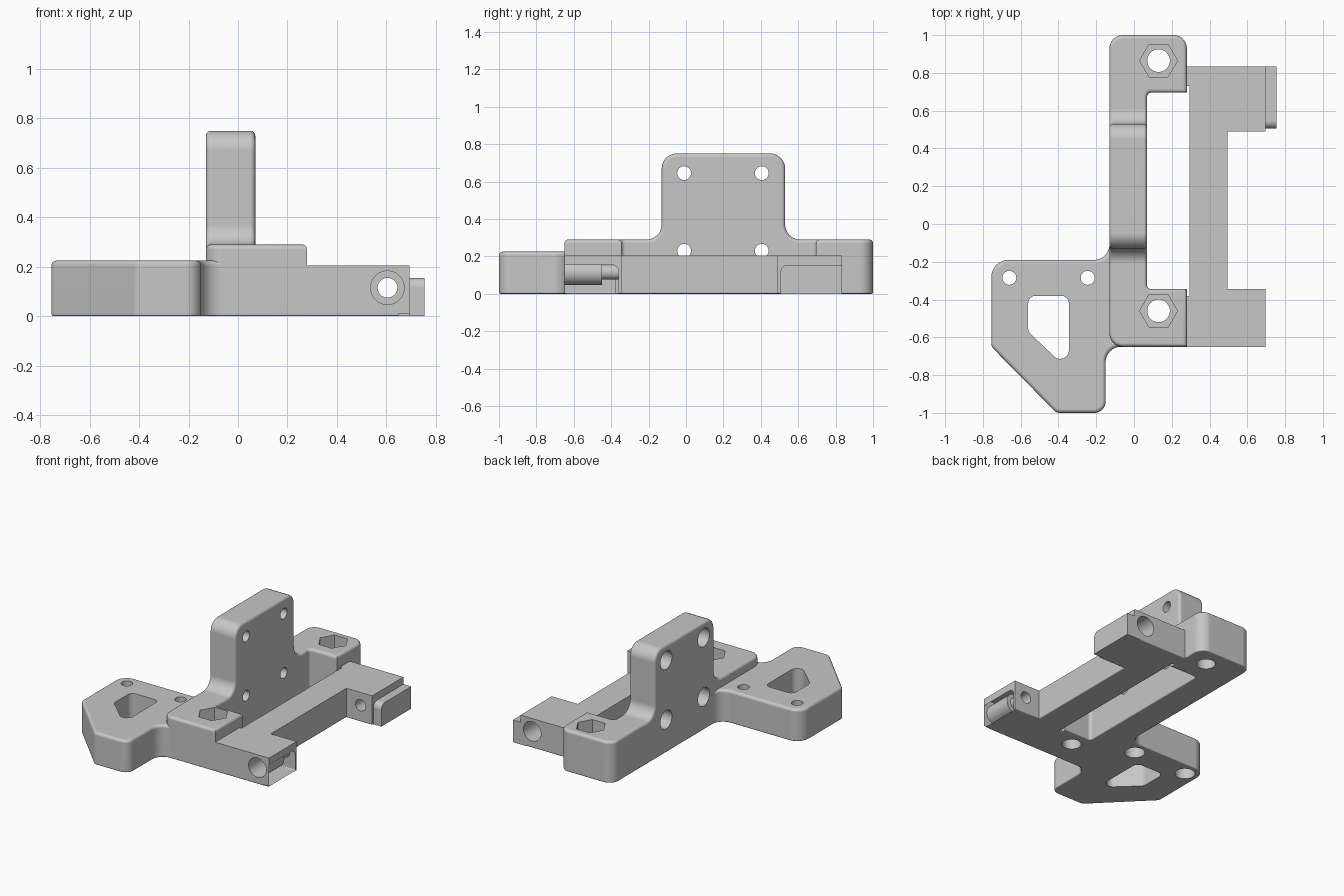
import bpy, bmesh, math
from mathutils import Vector

cube = bpy.data.objects.get("Cube")
if cube:
    bpy.data.objects.remove(cube, do_unlink=True)

grey = bpy.data.materials.new("plain grey")
grey.use_nodes = True
COLOUR = (0.57, 0.57, 0.57, 1)
grey.diffuse_color = COLOUR
grey.node_tree.nodes["Principled BSDF"].inputs["Base Color"].default_value = COLOUR


def outline(points):
    """Turn (a, b, radius) corners into a rounded outline."""
    result = []
    for i, corner in enumerate(points):
        p = Vector(corner[:2])
        r = corner[2] if len(corner) > 2 else 0
        if not r:
            result.append(p)
            continue
        u = (Vector(points[i - 1][:2]) - p).normalized()
        v = (Vector(points[(i + 1) % len(points)][:2]) - p).normalized()
        half = u.angle(v) / 2
        t = r / math.tan(half)
        centre = p + (u + v).normalized() * r / math.sin(half)
        start, end = p + u * t - centre, p + v * t - centre
        result += [centre + start.lerp(end, k / 8).normalized() * r for k in range(9)]
    return result


def place(p, h, axis):
    return {"z": (p[0], p[1], h), "x": (h, p[0], p[1]), "y": (p[1], h, p[0])}[axis]


def prism(name, points, lo, hi, axis="z", bevel_lo=0, bevel_hi=0):
    """Extrude an outline along an axis and round its two rims."""
    pts = outline(points)
    bm = bmesh.new()
    rings = [[bm.verts.new(place(p, h, axis)) for p in pts] for h in (lo, hi)]
    caps = [bm.faces.new(ring) for ring in rings]
    n = len(pts)
    for i in range(n):
        j = (i + 1) % n
        bm.faces.new((rings[0][i], rings[0][j], rings[1][j], rings[1][i]))
    bmesh.ops.recalc_face_normals(bm, faces=bm.faces)
    rims = [list(cap.edges) for cap in caps]
    for rim, width in zip(rims, (bevel_lo, bevel_hi)):
        if width:
            bmesh.ops.bevel(bm, geom=rim, offset=width, segments=4,
                            profile=0.5, affect="EDGES", clamp_overlap=False)
    mesh = bpy.data.meshes.new(name)
    bm.to_mesh(mesh)
    bm.free()
    mesh.materials.append(grey)
    obj = bpy.data.objects.new(name, mesh)
    bpy.context.scene.collection.objects.link(obj)
    return obj


def drill(a, b, r, lo, hi, axis="z", sides=32):
    ring = [(a + r * math.cos(k * math.tau / sides), b + r * math.sin(k * math.tau / sides))
            for k in range(sides)]
    return prism("cutter", ring, lo, hi, axis)


def combine(target, tool, operation):
    mod = target.modifiers.new("combine", "BOOLEAN")
    mod.operation, mod.solver, mod.object = operation, "EXACT", tool
    bpy.context.view_layer.objects.active = target
    bpy.ops.object.modifier_apply(modifier=mod.name)
    bpy.data.objects.remove(tool, do_unlink=True)


RIM, FOOT = 0.02, 0.008

# U-shaped base block
body = prism("mounting_bracket", [
    (-0.13, -0.65, 0.07), (0.28, -0.65), (0.28, -0.345), (0.07, -0.345, 0.02),
    (0.07, 0.695, 0.02), (0.28, 0.695), (0.28, 1.0, 0.07), (-0.13, 1.0, 0.07)],
    0, 0.29, "z", FOOT, RIM)

# Upright wall with flared foot
wall = prism("upright_wall", [
    (-0.3, 0.1), (-0.3, 0.29), (-0.13, 0.29, 0.08), (-0.13, 0.75, 0.08),
    (0.53, 0.75, 0.08), (0.53, 0.29, 0.08), (0.66, 0.29), (0.66, 0.1)],
    -0.13, 0.07, "x", RIM, RIM)

# Side plate, filleted into the base
plate = prism("side_plate", [
    (-0.755, -0.19, 0.09), (-0.755, -0.65, 0.04), (-0.41, -1.0, 0.04),
    (-0.15, -1.0, 0.06), (-0.15, -0.65, 0.08), (-0.04, -0.65), (-0.04, -0.08),
    (-0.13, -0.08), (-0.13, -0.19, 0.08)],
    0, 0.225, "z", FOOT, RIM)

# Rail with two arms
rail = prism("rail", [
    (0.2, -0.65), (0.695, -0.65), (0.695, -0.345), (0.495, -0.345),
    (0.495, 0.49), (0.695, 0.49), (0.695, 0.835), (0.2, 0.835),
    (0.2, 0.73), (0.295, 0.73), (0.295, -0.38), (0.2, -0.38)],
    0, 0.205, "z", FOOT, 0)

# Low lips on the arm ends
front_lip = prism("front_lip", [
    (-0.65, 0), (-0.36, 0), (-0.36, 0.155, 0.04), (-0.65, 0.155)], 0.65, 0.755, "x")
back_lip = prism("back_lip", [
    (0.505, 0), (0.835, 0), (0.835, 0.155), (0.505, 0.155, 0.04)], 0.65, 0.755, "x")

for part in (wall, plate, rail, front_lip, back_lip):
    combine(body, part, "UNION")

# Five-sided window in the side plate
cutters = [prism("cutter", [
    (-0.56, -0.38, 0.04), (-0.345, -0.38, 0.04), (-0.345, -0.775, 0.045),
    (-0.56, -0.57, 0.04)], -0.1, 0.4)]

# Bolt holes with hexagonal nut pockets
for y in (0.865, -0.46):
    cutters += [drill(0.13, y, 0.06, -0.1, 0.4),
                drill(0.13, y, 0.1, 0.17, 0.4, sides=6)]

# Side plate holes, counterbored from below
for x in (-0.66, -0.245):
    cutters += [drill(x, -0.285, 0.037, -0.1, 0.4),
                drill(x, -0.285, 0.064, -0.1, 0.12)]

# Wall holes, counterbored from the outer side
for y in (-0.01, 0.405):
    for z in (0.645, 0.23):
        cutters += [drill(y, z, 0.037, -0.3, 0.2, "x"),
                    drill(y, z, 0.064, -0.3, -0.03, "x")]

# Arm holes, counterbored from the outer ends
cutters += [drill(0.115, 0.605, 0.04, -0.8, 0.95, "y"),
            drill(0.115, 0.605, 0.068, -0.8, -0.45, "y"),
            drill(0.115, 0.605, 0.068, 0.6, 0.95, "y")]

for cutter in cutters:
    combine(body, cutter, "DIFFERENCE")

# Smooth rounded edges, keep flat faces flat
bpy.ops.object.select_all(action="DESELECT")
body.select_set(True)
bpy.context.view_layer.objects.active = body
bpy.ops.object.shade_smooth_by_angle(angle=math.radians(35))
weighted = body.modifiers.new("even shading", "WEIGHTED_NORMAL")
weighted.keep_sharp = True
